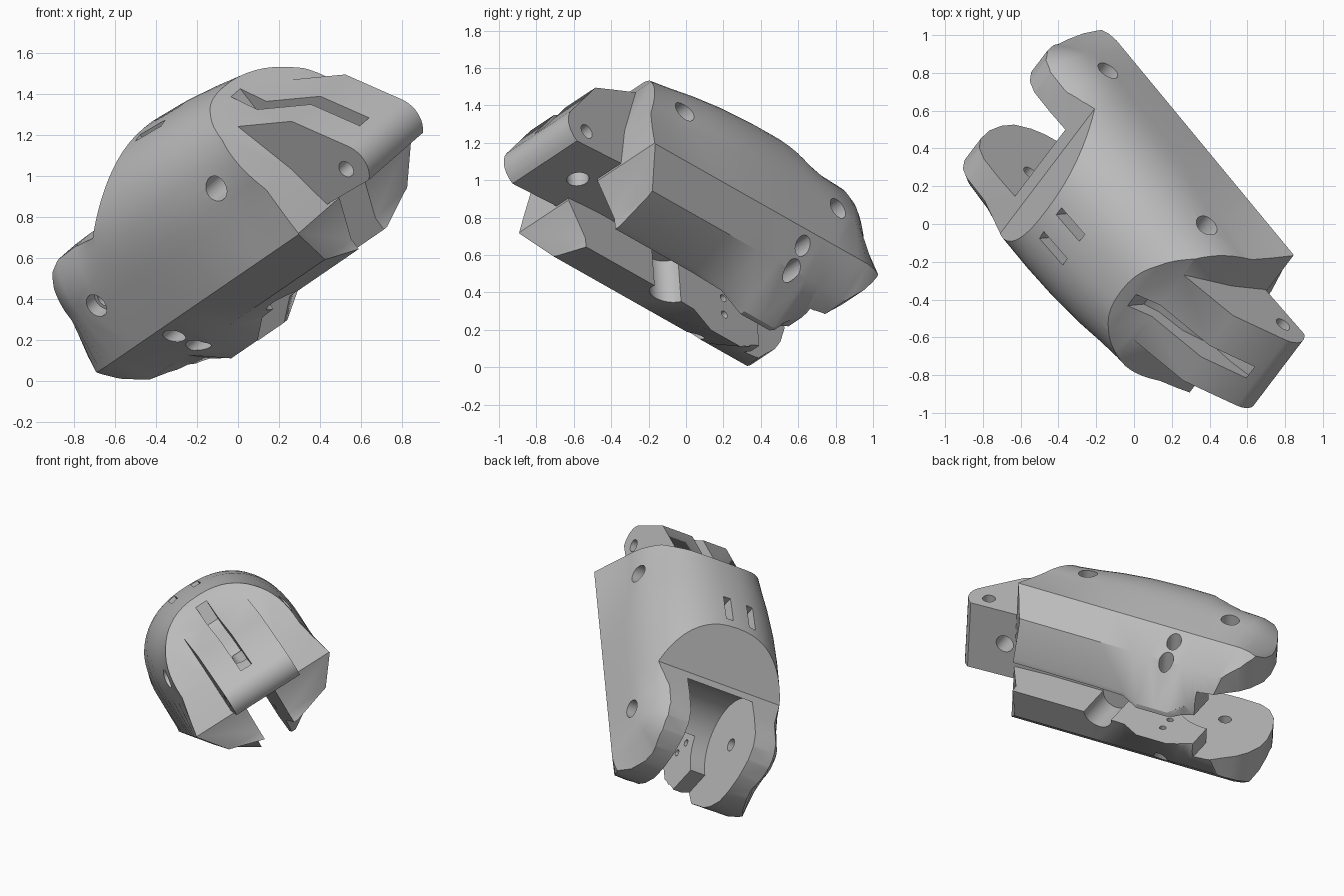
import bpy, bmesh, math
from mathutils import Vector, Matrix

cube = bpy.data.objects.get("Cube")
if cube:
    bpy.data.objects.remove(cube, do_unlink=True)

# Part frame: X runs along the segment, Y across it, Z towards its rounded back
along = Vector((0.584, -0.707, 0.40)).normalized()
across = Vector((0.534, 0.705, 0.466))
across = (across - along * across.dot(along)).normalized()
back = along.cross(across)
MID = 0.378                      # centre plane across the part

grey = bpy.data.materials.new("plain grey")
grey.use_nodes = True
grey.diffuse_color = (0.5, 0.5, 0.5, 1)
grey.node_tree.nodes["Principled BSDF"].inputs["Base Color"].default_value = (0.5, 0.5, 0.5, 1)


def finish(bm, name):
    bmesh.ops.recalc_face_normals(bm, faces=bm.faces)
    mesh = bpy.data.meshes.new(name)
    bm.to_mesh(mesh)
    bm.free()
    obj = bpy.data.objects.new(name, mesh)
    bpy.context.collection.objects.link(obj)
    return obj


def loft(name, rings):
    bm = bmesh.new()
    loops = [[bm.verts.new(p) for p in ring] for ring in rings]
    n = len(loops[0])
    for r0, r1 in zip(loops, loops[1:]):
        for i in range(n):
            bm.faces.new((r0[i], r0[(i + 1) % n], r1[(i + 1) % n], r1[i]))
    bm.faces.new(loops[0])
    bm.faces.new(loops[-1])
    return finish(bm, name)


def plate(name, outline, half, mid=MID):
    """Side outline (X, Z) extruded across the part."""
    return loft(name, [[(x, y, z) for x, z in outline] for y in (mid - half, mid + half)])


def box(name, x0, x1, z0, z1, half, mid=MID):
    return plate(name, [(x0, z0), (x1, z0), (x1, z1), (x0, z1)], half, mid)


def arc(x, z, r, start, end, n):
    angles = [math.radians(start + (end - start) * i / n) for i in range(n + 1)]
    return [(x + r * math.cos(a), z + r * math.sin(a)) for a in angles]


def circle(x, z, r, n=40):
    return arc(x, z, r, 0, 360, n)[:-1]


def upright(name, x, y, r, z0, z1):
    return loft(name, [[(p, q, z) for p, q in circle(x, y, r)] for z in (z0, z1)])


def combine(target, tool, operation):
    mod = target.modifiers.new(operation, 'BOOLEAN')
    mod.operation = operation
    mod.object = tool
    mod.solver = 'EXACT'
    bpy.context.view_layer.update()
    deps = bpy.context.evaluated_depsgraph_get()
    mesh = bpy.data.meshes.new_from_object(target.evaluated_get(deps))
    target.modifiers.clear()
    target.data = mesh
    bpy.data.objects.remove(tool, do_unlink=True)


def section(x, height, palm, upper, lower):
    """Squarish rounded back, straight sides and chamfered palm, with insets."""
    w = 0.52 - upper
    ring = []
    for i in range(33):
        c, s = math.cos(i * math.pi / 32), math.sin(i * math.pi / 32)
        ring.append((math.copysign(w * abs(c) ** 0.85, c), 0.7 + height * abs(s) ** 0.85))
    low = [(0.515 - lower, 0.435), (0.375 - lower / 2, 0.25), (0.11, palm)]
    ring += [(-h, z) for h, z in low] + [(h, z) for h, z in reversed(low)]
    return [(x, MID + h, z) for h, z in ring]


# Main shell: rounded fork ends, palm bulge and narrower far end
body = loft("finger_segment", [section(*s) for s in (
    (-0.75, 0.42, 0.17, 0.25, 0.12), (-0.67, 0.42, 0.17, 0.16, 0.06), (-0.63, 0.42, 0.17, 0.12, 0.03),
    (-0.58, 0.42, 0.17, 0.08, 0.01), (-0.52, 0.42, 0.17, 0.04, 0), (-0.45, 0.42, 0.17, 0.01, 0),
    (-0.28, 0.42, 0.13, 0, 0), (-0.18, 0.47, 0.07, 0, 0), (-0.09, 0.55, 0.07, 0, 0),
    (0.04, 0.55, 0.07, 0, 0), (0.18, 0.55, 0.16, 0, 0), (0.4, 0.54, 0.17, 0.007, 0),
    (0.6, 0.52, 0.17, 0.024, 0), (0.75, 0.5, 0.17, 0.045, 0), (0.9, 0.48, 0.17, 0.06, 0),
    (1.2, 0.47, 0.17, 0.07, 0))])

# Trim it to the side outline
side = [(0.76, 1.22), (0.84, 1.14), (0.93, 1.016), (1.04, 0.7), (1.09, 0.44), (0.98, 0.24), (0.97, 0.02),
        (-0.14, 0.02), (-0.2, 0.07), (-0.26, 0.14), (-0.32, 0.17), (-0.42, 0.19), (-0.5, 0.27),
        (-0.57, 0.335), (-0.62, 0.41), (-0.66, 0.52), (-0.66, 0.63), (-0.635, 0.76), (-0.585, 0.88),
        (-0.52, 0.955), (-0.44, 0.99), (-0.3, 0.995), (-0.1, 0.985), (0.18, 1.26), (0.18, 1.4), (0.68, 1.4)]
combine(body, plate("trim", side, 1.0), 'INTERSECT')

# Palm slot, finger clearance between the prongs, and the groove in one slot wall
combine(body, box("palm_slot", -1, 1.5, -0.2, 0.47, 0.11, 0.348), 'DIFFERENCE')
combine(body, plate("joint_clearance", circle(-0.315, 0.707, 0.32, 64), 0.25), 'DIFFERENCE')
combine(body, box("prong_gap", -1, -0.33, -0.1, 1.2, 0.25), 'DIFFERENCE')
combine(body, upright("groove", 0.36, 0.24, 0.1, -0.2, 0.472), 'DIFFERENCE')

# Tongue at the far end: sloping back, bend, then a rounded tip
tongue = [(0.7, 1.0), (0.93, 1.016), (1.245, 0.888)] + arc(1.345, 0.547, 0.133, 36, -55, 8)
tongue += [(1.08, 0.455), (0.7, 0.48)]
combine(body, plate("tongue", tongue, 0.245, 0.39), 'UNION')

# Cord slot on the tongue and the hole below it
cord = [(0.84, 1.3), (1.42, 1.3), (1.42, 0.62), (1.3, 0.68), (1.17, 0.72), (1.05, 0.86), (0.9, 0.93), (0.84, 1.0)]
combine(body, plate("cord_slot", cord, 0.042, 0.365), 'DIFFERENCE')
combine(body, upright("cord_hole", 1.17, 0.39, 0.06, 0.3, 0.76), 'DIFFERENCE')

# Cross holes: pivots, tongue pin and palm pins
for x, z, r in ((-0.315, 0.707, 0.042), (0.777, 0.843, 0.062), (1.34, 0.544, 0.042),
                (-0.075, 0.365, 0.022), (-0.075, 0.255, 0.022)):
    combine(body, plate("pin_hole", circle(x, z, r), 1.0), 'DIFFERENCE')

# Wider recesses at the outer ends of the holes
for s in (-1, 1):
    for x, z, r, inner in ((-0.315, 0.707, 0.06, 0.44), (-0.075, 0.365, 0.047, 0.24), (-0.075, 0.255, 0.047, 0.24)):
        combine(body, plate("recess", circle(x, z, r), 0.3, MID + s * (inner + 0.3)), 'DIFFERENCE')

# Two small cord slits on the rounded back
for y in (0.25, 0.43):
    combine(body, box("slit", 0.23, 0.43, 1.1, 1.4, 0.026, y), 'DIFFERENCE')

# Lay the part in its resting pose
body.data.transform(Matrix((along, across, back)).transposed().to_4x4())

body.data.materials.clear()
body.data.materials.append(grey)
for p in body.data.polygons:
    p.material_index = 0
bpy.context.view_layer.objects.active = body
body.select_set(True)
bpy.ops.object.shade_smooth_by_angle(angle=math.radians(32))
